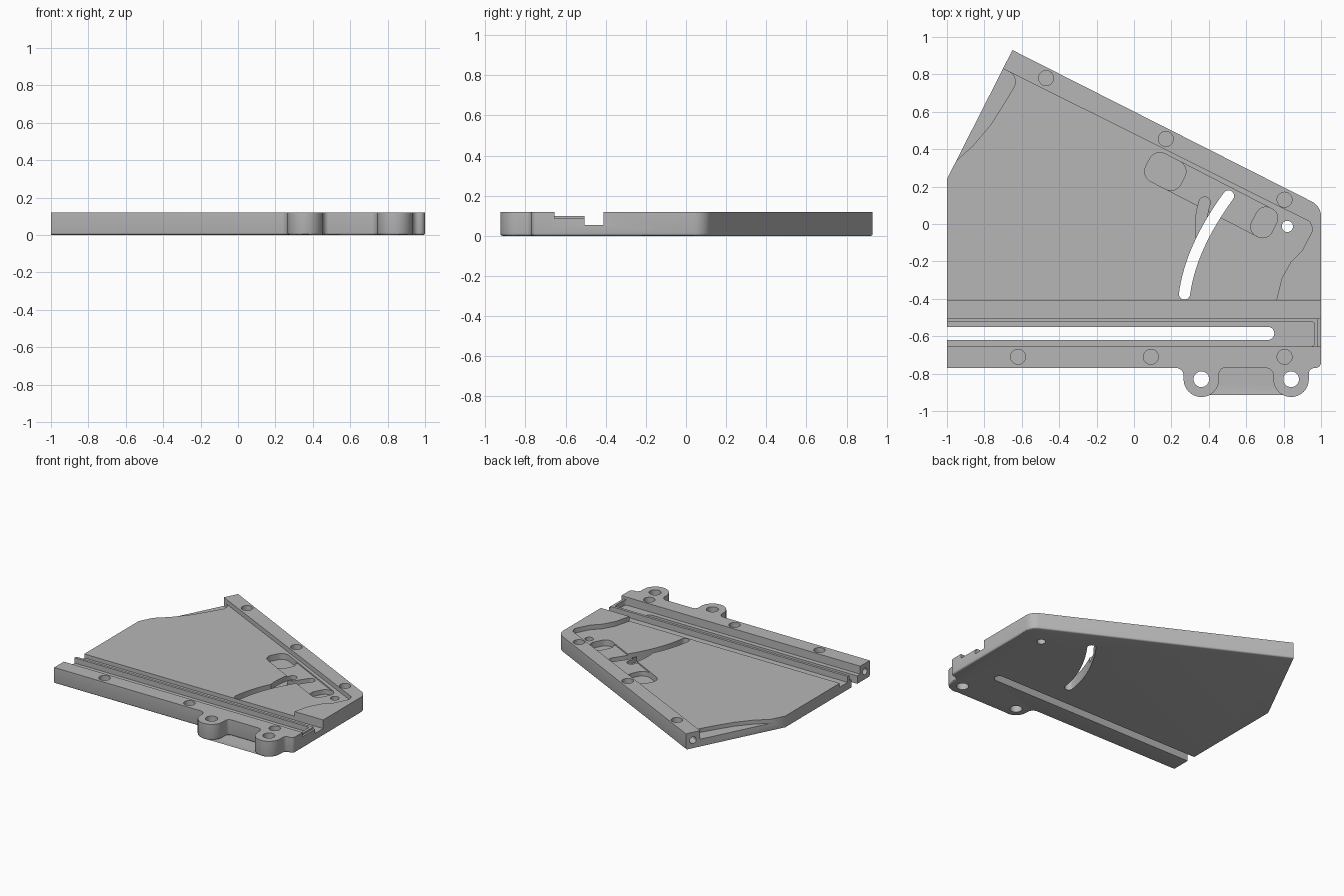
import bpy, bmesh, math
from mathutils import Vector, Matrix

if "Cube" in bpy.data.objects:
    bpy.data.objects.remove(bpy.data.objects["Cube"])

H = 0.12          # plate thickness
ABOVE = 0.2       # cutters end above the plate
BELOW = -0.1      # through cutters end below it

grey = bpy.data.materials.new("machined_grey")
grey.use_nodes = True
grey.diffuse_color = (0.47, 0.47, 0.47, 1)
grey.node_tree.nodes["Principled BSDF"].inputs["Base Color"].default_value = (0.47, 0.47, 0.47, 1)


def rounded(points, steps=8):
    """Outline with corners (x, y, radius) turned into arcs."""
    out = []
    n = len(points)
    for i, p in enumerate(points):
        c = Vector(p[:2])
        r = p[2] if len(p) > 2 else 0
        if r == 0:
            out.append(c)
            continue
        a = (Vector(points[i - 1][:2]) - c).normalized()
        b = (Vector(points[(i + 1) % n][:2]) - c).normalized()
        half = a.angle(b) / 2
        mid = c + (a + b).normalized() * (r / math.sin(half))
        start = c + a * (r / math.tan(half)) - mid
        end = c + b * (r / math.tan(half)) - mid
        sweep = start.angle_signed(end)
        for k in range(steps + 1):
            out.append(mid + Matrix.Rotation(-sweep * k / steps, 2) @ start)
    return out


def circle(x, y, r, n=32):
    return [Vector((x + r * math.cos(t * math.tau / n), y + r * math.sin(t * math.tau / n)))
            for t in range(n)]


def arc_slot(p0, p1, p2, r, steps=16):
    """Round-ended slot along a curve passing through three points."""
    p0, p1, p2 = Vector(p0), Vector(p1), Vector(p2)
    ctrl = p1 * 2 - (p0 + p2) / 2
    left, right = [], []
    for k in range(steps + 1):
        t = k / steps
        p = p0 * (1 - t) ** 2 + ctrl * 2 * t * (1 - t) + p2 * t * t
        d = ((ctrl - p0) * (1 - t) + (p2 - ctrl) * t).normalized()
        nrm = Vector((-d.y, d.x)) * r
        left.append(p + nrm)
        right.append(p - nrm)

    def cap(centre, start):
        return [centre + Matrix.Rotation(-math.pi * k / 10, 2) @ (start - centre)
                for k in range(1, 10)]
    return left + cap(p2, left[-1]) + right[::-1] + cap(p0, right[0])


def prism(name, outline, z0, z1):
    bm = bmesh.new()
    face = bm.faces.new([bm.verts.new((p[0], p[1], z0)) for p in outline])
    ext = bmesh.ops.extrude_face_region(bm, geom=[face])
    top = [v for v in ext["geom"] if isinstance(v, bmesh.types.BMVert)]
    bmesh.ops.translate(bm, verts=top, vec=(0, 0, z1 - z0))
    bmesh.ops.recalc_face_normals(bm, faces=bm.faces)
    mesh = bpy.data.meshes.new(name)
    bm.to_mesh(mesh)
    bm.free()
    ob = bpy.data.objects.new(name, mesh)
    bpy.context.collection.objects.link(ob)
    return ob


def box(x0, x1, y0, y1):
    return [(x0, y0), (x1, y0), (x1, y1), (x0, y1)]


# Plate outline with two mounting lugs on the front edge
outline = [(-1, -0.77)]
for lx in (0.36, 0.84):
    outline += [(lx - 0.095, -0.77, 0.04), (lx - 0.095, -0.925, 0.0945),
                (lx + 0.095, -0.925, 0.0945), (lx + 0.095, -0.77, 0.03)]
outline += [(1, -0.77, 0.03), (1, 0.095, 0.09), (-0.65, 0.93), (-1, 0.24)]
plate = prism("slotted_plate", rounded(outline), 0, H)
plate.data.materials.append(grey)

# Rounded lower rim, left ends stay sharp
bm = bmesh.new()
bm.from_mesh(plate.data)
rim = [e for e in bm.edges if all(v.co.z < 0.001 for v in e.verts)
       and (e.verts[0].co.x + e.verts[1].co.x) / 2 > -0.6]
bmesh.ops.bevel(bm, geom=rim, offset=0.012, segments=3, profile=0.5, affect='EDGES')
bm.to_mesh(plate.data)
bm.free()

cutters = []


def cut(name, shape, floor):
    cutters.append(prism(name, shape, floor, ABOVE))


# Wide shallow pocket bounded by the back rail and the right shoulder
FLOOR = 0.085
cut("main_pocket", rounded([(-1.2, -0.45), (0.76, -0.45), (0.76, -0.41), (0.79, -0.29),
    (0.84, -0.2), (0.9, -0.14), (0.957, -0.03, 0.03), (0.94, 0.012, 0.015),
    (-0.7, 0.83), (-0.8, 0.88), (-1.2, 0.88)]), FLOOR)

# Lower step at the back left corner
cut("corner_step", rounded([(-0.96, 0.33), (-0.86, 0.42), (-0.77, 0.525), (-0.7, 0.635),
    (-0.61, 0.785, 0.06), (-0.704, 0.832), (-0.85, 0.88), (-1.2, 0.5)]), 0.055)

# Long grooves along the front rail
cut("open_groove", box(-1.2, 1.2, -0.505, -0.41), 0.055)
cut("rib_level", box(-1.2, 1.2, -0.655, -0.5), 0.1)
cut("end_notch", box(0.985, 1.2, -0.655, -0.5), 0.087)
cut("slide_recess", rounded([(-1.2, -0.655), (0.965, -0.655, 0.02),
                             (0.965, -0.525, 0.01), (-1.2, -0.525)]), 0.06)
cut("slide_slot", rounded([(-1.2, -0.62), (0.75, -0.62, 0.0345),
                           (0.75, -0.55, 0.0345), (-1.2, -0.55)]), BELOW)

# Slanted recess with a deeper pocket at each end
axis = Vector((0.889, -0.458))
side = Vector((0.458, 0.889))
centre = Vector((0.412, 0.155))


def slanted(u0, u1, w, r):
    return rounded([tuple(centre + axis * u + side * v) + (r,)
                    for u, v in ((u0, -w), (u1, -w), (u1, w), (u0, w))])


cut("link_recess", slanted(-0.38, 0.38, 0.083, 0.06), FLOOR - 0.01)
cut("link_pocket_left", slanted(-0.38, -0.17, 0.083, 0.06), 0.04)
cut("link_pocket_right", slanted(0.26, 0.38, 0.083, 0.055), 0.04)

# Curved slots: one through, one blind
cut("curved_slot", arc_slot((0.27, -0.375), (0.345, -0.12), (0.505, 0.15), 0.03), BELOW)
cut("short_slot", arc_slot((0.36, -0.07), (0.36, 0.03), (0.378, 0.115), 0.03), 0.045)

# Pivot and lug holes go through, rail holes are blind
for x, y, r in ((0.82, -0.013, 0.03), (0.36, -0.83, 0.042), (0.84, -0.83, 0.042)):
    cut("through_hole", circle(x, y, r), BELOW)
for x, y in ((-0.47, 0.78), (0.17, 0.455), (0.805, 0.13),
             (-0.62, -0.71), (0.09, -0.71), (0.805, -0.71)):
    cut("rail_hole", circle(x, y, 0.04), 0.05)

# Sideways holes in the left ends of both rails
for pos, direction in (((-1, -0.712, 0.06), (1, 0, 0)),
                       ((-0.675, 0.88, 0.06), (axis.x, axis.y, 0))):
    hole = prism("end_hole", circle(0, 0, 0.025, 24), -0.1, 0.12)
    turn = Vector(direction).to_track_quat('Z', 'Y').to_matrix().to_4x4()
    hole.data.transform(Matrix.Translation(pos) @ turn)
    cutters.append(hole)

# Cut everything, then drop the cutters
for c in cutters:
    c.hide_render = True
    mod = plate.modifiers.new(c.name, 'BOOLEAN')
    mod.operation = 'DIFFERENCE'
    mod.solver = 'EXACT'
    mod.object = c
bpy.context.view_layer.update()
result = bpy.data.meshes.new_from_object(plate.evaluated_get(bpy.context.evaluated_depsgraph_get()))
plate.modifiers.clear()
plate.data = result
for c in cutters:
    bpy.data.objects.remove(c)

# One colour, smooth arcs, sharp corners
result.materials.clear()
result.materials.append(grey)
for p in result.polygons:
    p.material_index = 0
bpy.ops.object.select_all(action='DESELECT')
plate.select_set(True)
bpy.context.view_layer.objects.active = plate
bpy.ops.object.shade_smooth_by_angle(angle=math.radians(30))
